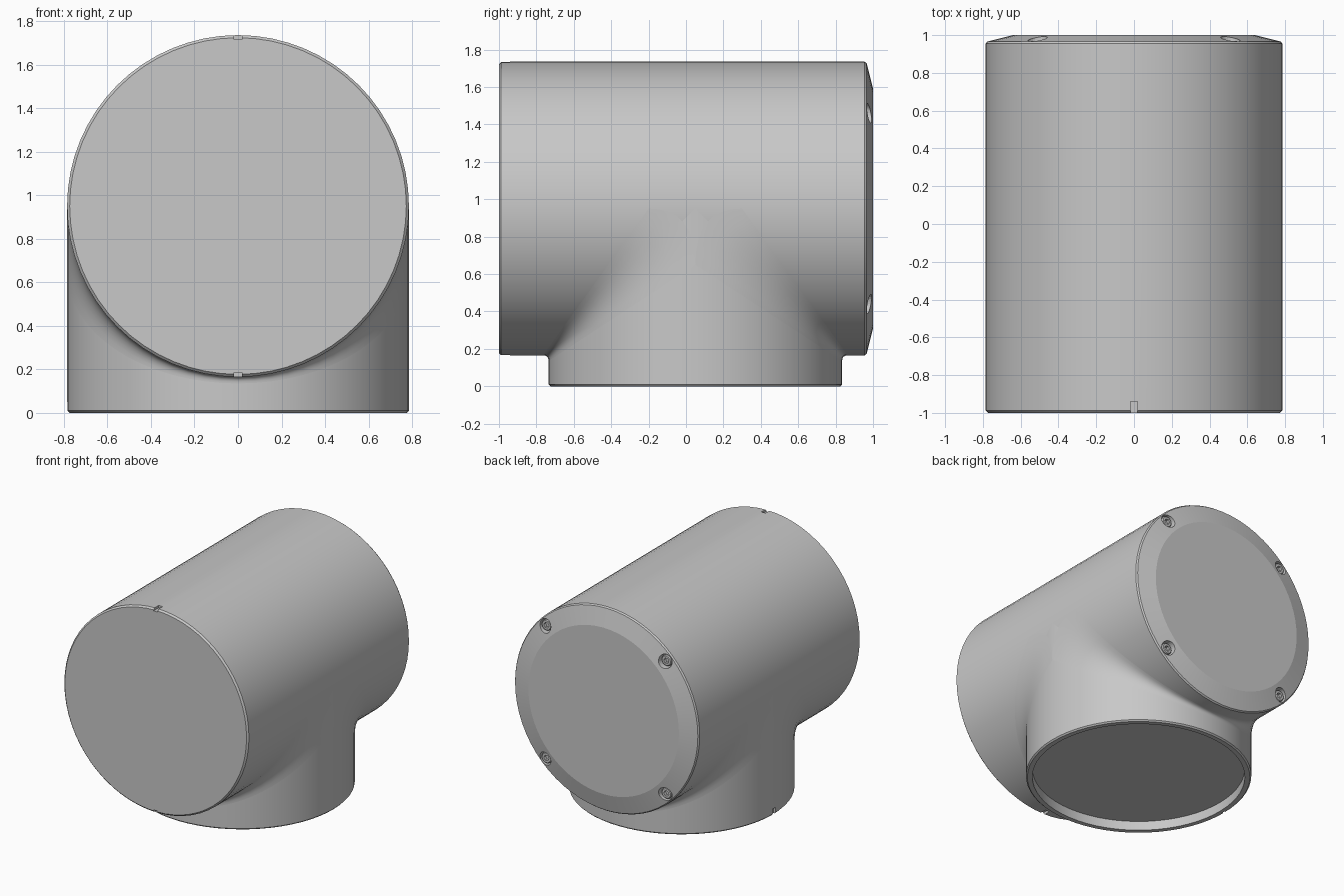
import bpy, bmesh, math
from math import sin, cos, pi
from mathutils import Matrix, Vector

cube = bpy.data.objects.get("Cube")
if cube:
    bpy.data.objects.remove(cube, do_unlink=True)

SEG = 64
R = 0.785          # radius of barrel and neck
AXIS_Z = 0.95      # height of the barrel axis
NECK_Y = 0.05      # neck axis position

grey = bpy.data.materials.new("plain_grey")
grey.use_nodes = True
colour = (0.58, 0.58, 0.58, 1)
grey.diffuse_color = colour
grey.node_tree.nodes["Principled BSDF"].inputs["Base Color"].default_value = colour


def finish(name, bm, matrix=None):
    bmesh.ops.recalc_face_normals(bm, faces=bm.faces)
    mesh = bpy.data.meshes.new(name)
    bm.to_mesh(mesh)
    bm.free()
    mesh.materials.append(grey)
    if matrix:
        mesh.transform(matrix)
    obj = bpy.data.objects.new(name, mesh)
    bpy.context.collection.objects.link(obj)
    return obj


def lathe(name, profile, matrix=None, seg=SEG):
    """Spin (radius, height) points around z and close both ends."""
    bm = bmesh.new()
    rings = [[bm.verts.new((r * cos(2 * pi * i / seg), r * sin(2 * pi * i / seg), h))
              for i in range(seg)] for r, h in profile]
    for a, b in zip(rings, rings[1:]):
        for i in range(seg):
            j = (i + 1) % seg
            bm.faces.new((a[i], a[j], b[j], b[i]))
    bm.faces.new(rings[0])
    bm.faces.new(rings[-1])
    return finish(name, bm, matrix)


def box(name, centre, size):
    bm = bmesh.new()
    bmesh.ops.create_cube(bm, size=1)
    return finish(name, bm, Matrix.Translation(centre) @ Matrix.Diagonal((*size, 1)))


def activate(obj):
    bpy.ops.object.select_all(action='DESELECT')
    obj.select_set(True)
    bpy.context.view_layer.objects.active = obj


def cut(obj, cutters):
    activate(obj)
    for c in cutters:
        c.hide_render = True
        mod = obj.modifiers.new("cut", 'BOOLEAN')
        mod.object = c
        mod.operation = 'DIFFERENCE'
        mod.solver = 'EXACT'
        bpy.ops.object.modifier_apply(modifier=mod.name)
        bpy.data.objects.remove(c, do_unlink=True)


def smooth(obj, degrees=12):
    activate(obj)
    bpy.ops.object.shade_smooth_by_angle(angle=math.radians(degrees))


# Horizontal barrel: chamfered front rim, wide sloping bezel at the back
along_y = Matrix.Translation((0, 0, AXIS_Z)) @ Matrix.Rotation(-pi / 2, 4, 'X')
barrel = lathe("barrel", [(R - 0.012, -1), (R, -0.988), (R, 0.955), (R - 0.008, 0.966),
                          (0.64, 1)], along_y)

# Index notches at the top and bottom of the front rim, four screw holes in the bezel
cutters = [box("notch_cutter", (0, -0.98, AXIS_Z + s * R), (0.035, 0.08, 0.04))
           for s in (1, -1)]
screw_spots = [(sx * 0.51, AXIS_Z + sz * 0.51) for sx in (1, -1) for sz in (1, -1)]
for x, z in screw_spots:
    place = Matrix.Translation((x, 0, z)) @ Matrix.Rotation(-pi / 2, 4, 'X')
    cutters.append(lathe("hole_cutter", [(0.052, 0.93), (0.052, 1.05)], place, 24))
cut(barrel, cutters)
smooth(barrel)

# Socket-head screws sitting in the holes
for x, z in screw_spots:
    place = Matrix.Translation((x, 0, z)) @ Matrix.Rotation(-pi / 2, 4, 'X')
    screw = lathe("bezel_screw", [(0.042, 0.92), (0.042, 0.962), (0.036, 0.968)], place, 24)
    cut(screw, [lathe("hex_cutter", [(0.022, 0.945), (0.022, 1)], place, 6)])
    smooth(screw, 25)

# Vertical neck with a recessed underside and one notch in its rim
neck = lathe("neck", [(0.74, 0.07), (0.74, 0), (R - 0.01, 0), (R, 0.01), (R, AXIS_Z)],
             Matrix.Translation((0, NECK_Y, 0)))
cut(neck, [box("notch_cutter", (-R, NECK_Y, 0.01), (0.04, 0.035, 0.08))])
smooth(neck)

# Blend between neck and barrel, widening towards the sides
STEPS = 8
for name, side in (("front_blend", -1), ("back_blend", 1)):
    bm = bmesh.new()
    rows = []
    for i in range(SEG // 2 + 1):
        a = 2 * pi * i / SEG - pi / 2
        x, h = R * sin(a), R * cos(a)
        low = Vector((x, h, -0.3 - 0.515 * cos(a)))
        corner = Vector((x, h, -h))
        high = Vector((x, 0.25 + 0.565 * cos(a), -h))
        row = []
        for k in range(STEPS + 1):
            t = k / STEPS
            p = low * (1 - t) ** 2 + corner * 2 * t * (1 - t) + high * t * t
            row.append(bm.verts.new((p.x, NECK_Y + side * p.y, AXIS_Z + p.z)))
        rows.append(row)
    for a, b in zip(rows, rows[1:]):
        for k in range(STEPS):
            bm.faces.new((a[k], b[k], b[k + 1], a[k + 1]))
    # Turn the open patch outwards, away from the neck axis
    bmesh.ops.recalc_face_normals(bm, faces=bm.faces)
    bm.normal_update()
    if sum(f.normal.y * side for f in bm.faces) < 0:
        bmesh.ops.reverse_faces(bm, faces=bm.faces)
    mesh = bpy.data.meshes.new(name)
    bm.to_mesh(mesh)
    bm.free()
    mesh.materials.append(grey)
    blend = bpy.data.objects.new(name, mesh)
    bpy.context.collection.objects.link(blend)
    smooth(blend, 40)
